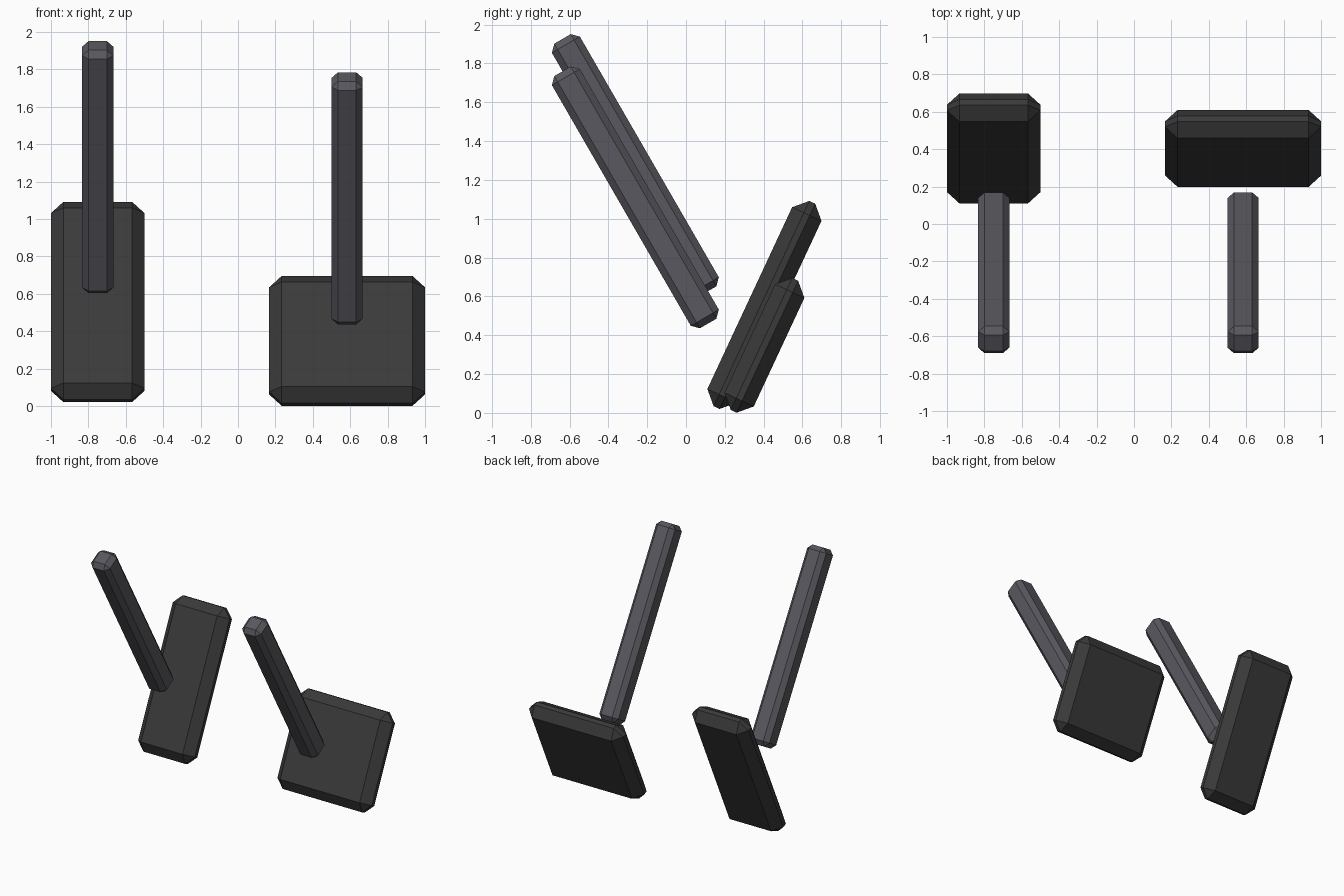
import bpy
from math import radians

cube = bpy.data.objects.get("Cube")
if cube:
    bpy.data.objects.remove(cube, do_unlink=True)


def make_material(name, rgb):
    mat = bpy.data.materials.new(name)
    mat.use_nodes = True
    colour = (*rgb, 1)
    mat.diffuse_color = colour
    mat.node_tree.nodes["Principled BSDF"].inputs["Base Color"].default_value = colour
    return mat


rubber = make_material("black rubber", (0.042, 0.042, 0.042))
metal = make_material("dark grey metal", (0.1, 0.098, 0.115))


def chamfered_bar(name, size, centre, tilt, chamfer, mat):
    """Box with flat chamfers on every edge, tilted about the x axis."""
    bpy.ops.mesh.primitive_cube_add(size=1, location=centre)
    obj = bpy.context.object
    obj.name = name
    obj.scale = size
    bpy.ops.object.transform_apply(location=False, rotation=False, scale=True)
    obj.rotation_euler.x = radians(tilt)
    bevel = obj.modifiers.new("chamfer", 'BEVEL')
    bevel.width = chamfer
    bevel.segments = 1
    bevel.limit_method = 'NONE'
    obj.data.materials.append(mat)
    return obj


THICK = 0.1667

# Each pedal: a pad leaning back and an arm leaning forward
for side, x, width, length, pad_z, arm_z in (
    ("right", -0.75, 0.5, 1.1667, 0.556, 1.277),
    ("left", 0.5833, 0.8333, 0.75, 0.348, 1.11),
):
    chamfered_bar(side + "_pedal_pad", (width, THICK, length),
                  (x, 0.404, pad_z), -25, 0.0667, rubber)
    chamfered_bar(side + "_pedal_arm", (THICK, THICK, 1.5),
                  (x, -0.261, arm_z), 30, 0.0345, metal)
